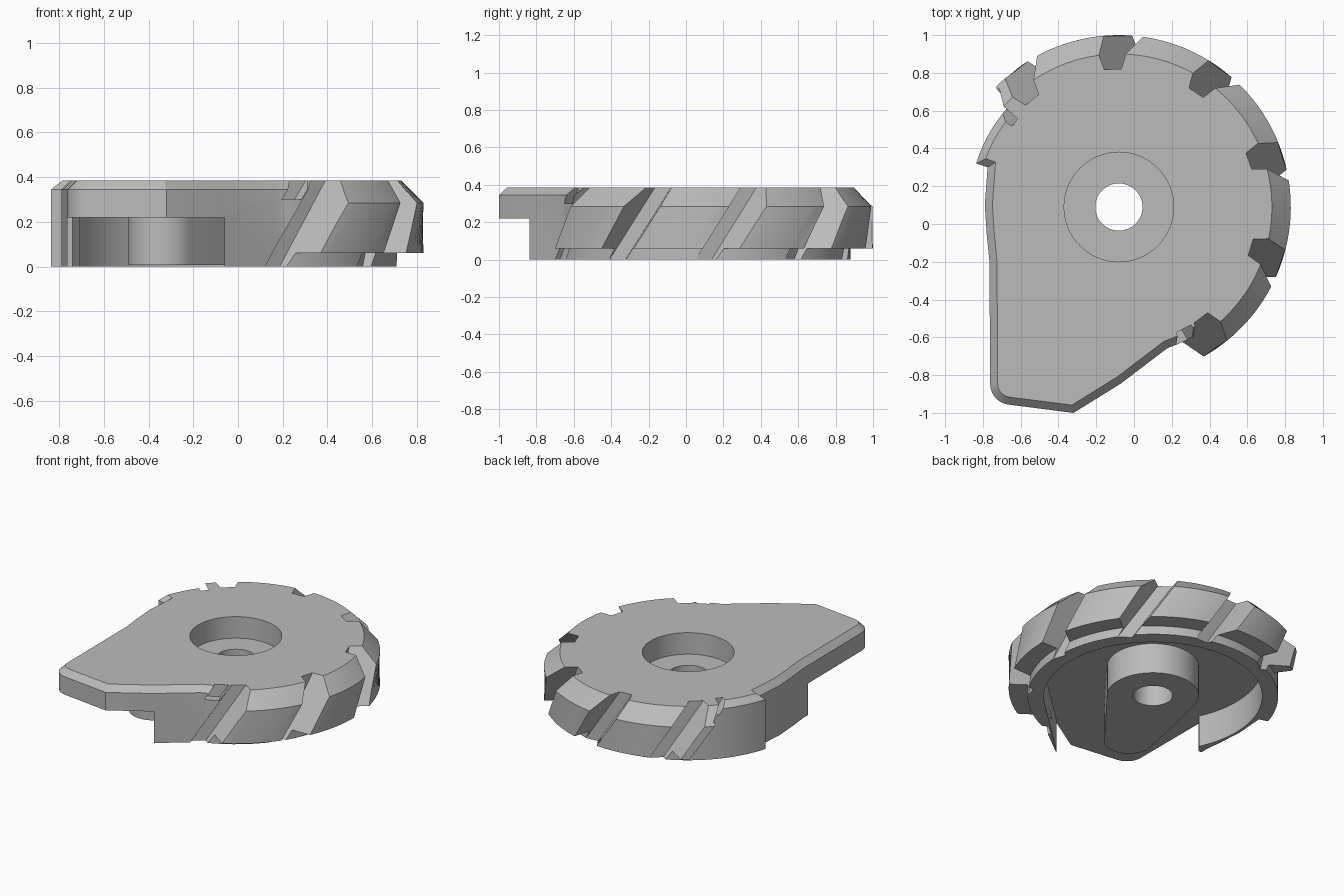
import bpy, bmesh
from math import radians, sin, cos
from mathutils import Vector, geometry

if "Cube" in bpy.data.objects:
    bpy.data.objects.remove(bpy.data.objects["Cube"], do_unlink=True)

HUB = Vector((-0.08, 0.09))     # axis of the disc
TOP = 0.385                     # height of the upper face
LEAN = 0.66                     # sideways lean of the grip slots per unit height

grey = bpy.data.materials.new("satin_grey")
grey.use_nodes = True
grey.diffuse_color = (0.5, 0.5, 0.5, 1)
grey.node_tree.nodes["Principled BSDF"].inputs["Base Color"].default_value = (0.5, 0.5, 0.5, 1)


def arc(center, r, start, end, steps):
    return [(center[0] + r * cos(radians(start + (end - start) * i / steps)),
             center[1] + r * sin(radians(start + (end - start) * i / steps)))
            for i in range(steps + 1)]


def finish(name, bm):
    bmesh.ops.recalc_face_normals(bm, faces=bm.faces)
    mesh = bpy.data.meshes.new(name)
    bm.to_mesh(mesh)
    bm.free()
    mesh.materials.append(grey)
    obj = bpy.data.objects.new(name, mesh)
    bpy.context.collection.objects.link(obj)
    return obj


def prism(name, points, z0, z1, chamfer=0):
    bm = bmesh.new()
    base = bm.faces.new([bm.verts.new((x, y, z0)) for x, y in points])
    up = bmesh.ops.extrude_face_region(bm, geom=[base], use_keep_orig=True)["geom"]
    bmesh.ops.translate(bm, vec=(0, 0, z1 - z0),
                        verts=[g for g in up if isinstance(g, bmesh.types.BMVert)])
    bmesh.ops.recalc_face_normals(bm, faces=bm.faces)
    if chamfer:
        rim = [e for e in bm.edges if all(v.co.z > z1 - 0.001 for v in e.verts)]
        bmesh.ops.bevel(bm, geom=rim, offset=chamfer, segments=1,
                        affect='EDGES', clamp_overlap=False)
    return finish(name, bm)


def disc(name, r, z0, z1):
    return prism(name, arc(HUB, r, 0, 354.375, 63), z0, z1)


def slot_cutter(angle, r0, w0, r1, w1, z0, z1):
    """Leaning wedge that cuts one slot into the edge of the disc."""
    out = Vector((cos(radians(angle)), sin(radians(angle))))
    side = Vector((-out.y, out.x))
    bm = bmesh.new()
    rings = []
    for z in (z0, z1):
        shift = LEAN * (z - TOP)
        ring = []
        for r, w in ((r0, -w0), (r1, -w1), (r1, w1), (r0, w0)):
            p = HUB + out * r + side * (w / 2 + shift)
            ring.append(bm.verts.new((p.x, p.y, z)))
        rings.append(ring)
    a, b = rings
    bm.faces.new(a)
    bm.faces.new(b)
    for i in range(4):
        j = (i + 1) % 4
        bm.faces.new((a[i], a[j], b[j], b[i]))
    return finish("slot_cutter", bm)


def cut(obj, cutters):
    bpy.context.view_layer.objects.active = obj
    for c in cutters:
        c.hide_render = True
        mod = obj.modifiers.new("cut", 'BOOLEAN')
        mod.operation = 'DIFFERENCE'
        mod.solver = 'EXACT'
        mod.object = c
        bpy.ops.object.modifier_apply(modifier=mod.name)


# Body: round cover running out into a pointed lever
outline = arc(HUB, 0.79, -71, 163, 64)
outline += [(-0.775, 0.3), (-0.79, 0.1), (-0.78, -0.05), (-0.765, -0.2)]
outline += arc((-0.65, -0.845), 0.112, 180, 262, 8)
outline += [(-0.32, -1.0), (-0.07, -0.845)]
body = prism("cover_body", outline, 0, TOP, 0.04)

# Grip rim: chamfered band around the disc with leaning ends
bm = bmesh.new()
section = [(0.74, 0.06), (0.91, 0.06), (0.91, 0.285), (0.81, TOP), (0.74, TOP)]
STEPS = 72
rings = []
for i in range(STEPS + 1):
    angle = radians(-56 + (140 + 56) * i / STEPS)
    ring = []
    for r, z in section:
        t = angle + LEAN * (z - TOP) / 0.85
        ring.append(bm.verts.new((HUB.x + r * cos(t), HUB.y + r * sin(t), z)))
    rings.append(ring)
for a, b in zip(rings, rings[1:]):
    for i in range(len(section)):
        j = (i + 1) % len(section)
        bm.faces.new((a[i], a[j], b[j], b[i]))
bm.faces.new(rings[0])
bm.faces.new(rings[-1])
rim = finish("grip_rim", bm)

# Slots in the rim and the small notches beside both of its ends
slots = [slot_cutter(129 - 36.5 * k, 0.73, 0.09, 1.05, 0.31, -0.1, 0.5) for k in range(6)]
notches = [slot_cutter(-62, 0.73, 0.09, 1.0, 0.12, 0.3, 0.5),
           slot_cutter(141, 0.71, 0.05, 1.0, 0.08, 0.3, 0.5)]

# Hollow underside, open towards the lever
hollow = prism("hollow_cutter", arc(HUB, 0.69, -50, 205, 56) +
               [(-0.74, -0.25), (-1.1, -0.25), (-1.1, -1.2), (-0.06, -1.2), (-0.06, -0.83)],
               -0.1, 0.22)
bore = disc("bore_cutter", 0.125, -0.1, 0.6)
recess = disc("recess_cutter", 0.29, 0.235, 0.6)

# Teardrop boss around the bore
points = [Vector(p) for p in arc(HUB, 0.29, 0, 354, 59) +
          arc((-0.335, -0.45), 0.155, 0, 350, 35)]
boss = prism("teardrop_boss", [points[i] for i in geometry.convex_hull_2d(points)], 0.008, 0.23)

cut(body, [hollow, recess, bore] + slots + notches)
cut(rim, slots + notches)
cut(boss, [bore])

for c in slots + notches + [hollow, bore, recess]:
    bpy.data.objects.remove(c, do_unlink=True)

bpy.ops.object.select_all(action='DESELECT')
for obj in (body, rim, boss):
    obj.select_set(True)
bpy.context.view_layer.objects.active = body
bpy.ops.object.shade_smooth_by_angle(angle=radians(25))
